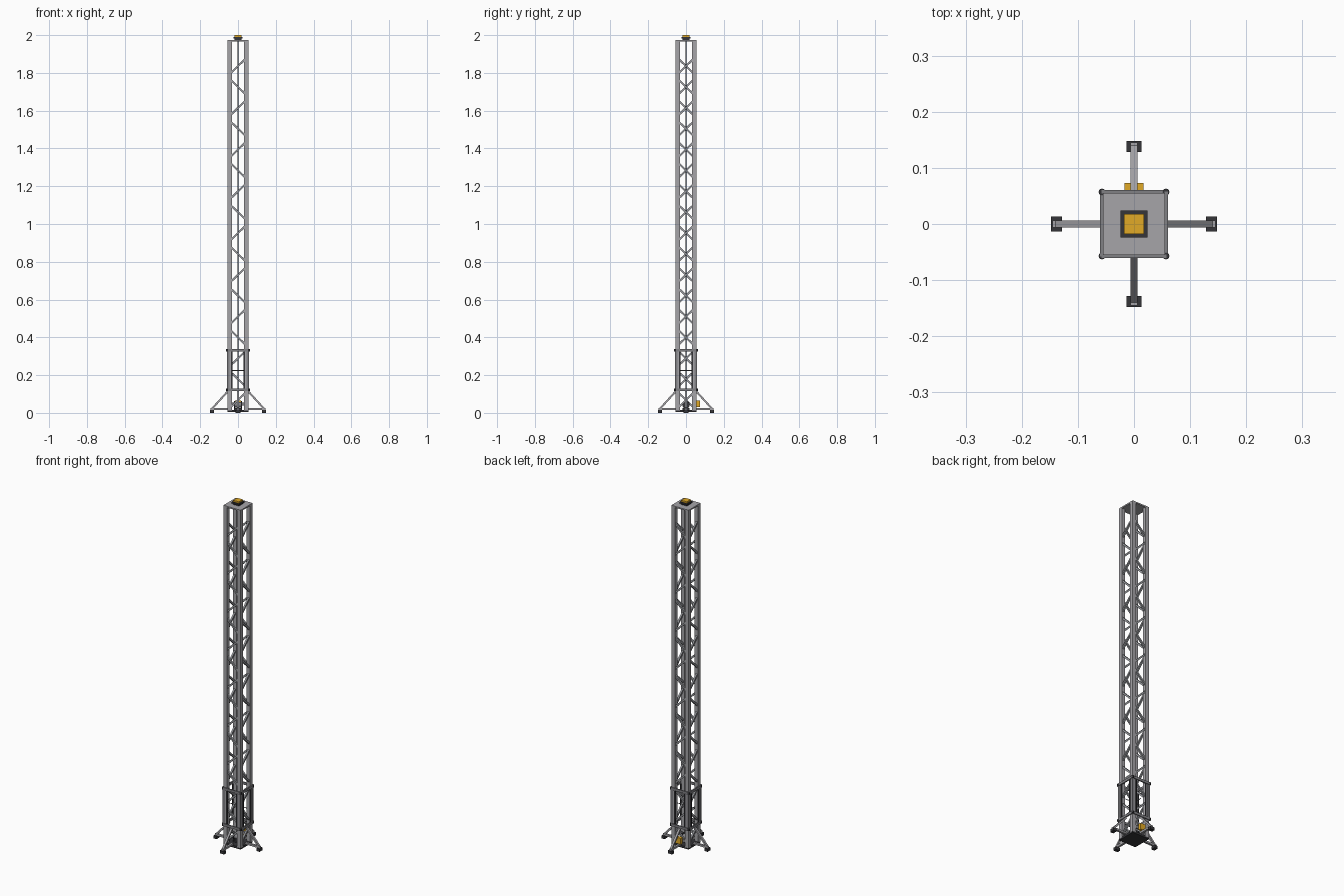
import bpy
import math
from mathutils import Vector, Matrix

cube = bpy.data.objects.get("Cube")
if cube:
    bpy.data.objects.remove(cube, do_unlink=True)


def material(name, r, g, b):
    m = bpy.data.materials.new(name)
    m.use_nodes = True
    m.diffuse_color = (r, g, b, 1)
    m.node_tree.nodes["Principled BSDF"].inputs["Base Color"].default_value = (r, g, b, 1)
    return m


steel = material("steel grey", 0.38, 0.375, 0.395)
brace_grey = material("brace grey", 0.32, 0.33, 0.35)
frame_grey = material("frame grey", 0.22, 0.22, 0.235)
rubber = material("charcoal", 0.035, 0.035, 0.04)
amber = material("amber", 0.75, 0.40, 0.02)


def box(name, lo, hi, mat):
    """Axis-aligned box between two corners."""
    lo, hi = Vector(lo), Vector(hi)
    bpy.ops.mesh.primitive_cube_add(size=1, location=(lo + hi) / 2)
    ob = bpy.context.object
    ob.name = name
    ob.data.transform(Matrix.Diagonal((*(hi - lo), 1)))
    ob.data.materials.append(mat)
    return ob


def bar(name, a, b, width, depth, mat):
    """Rectangular bar running from a to b."""
    a, b = Vector(a), Vector(b)
    d = b - a
    ob = box(name, (-width / 2, -depth / 2, -d.length / 2), (width / 2, depth / 2, d.length / 2), mat)
    ob.data.transform(d.to_track_quat('Z', 'Y').to_matrix().to_4x4())
    ob.location = (a + b) / 2
    return ob


def rod(name, a, b, radius, mat, sides=12):
    """Round rod running from a to b."""
    a, b = Vector(a), Vector(b)
    d = b - a
    bpy.ops.mesh.primitive_cylinder_add(vertices=sides, radius=radius, depth=d.length, location=(a + b) / 2)
    ob = bpy.context.object
    ob.name = name
    ob.data.transform(d.to_track_quat('Z', 'Y').to_matrix().to_4x4())
    ob.data.materials.append(mat)
    bpy.ops.object.shade_smooth_by_angle()
    return ob


def turn(ob, quarter):
    """Turn a part about the mast axis by quarter turns."""
    ob.matrix_world = Matrix.Rotation(quarter * math.pi / 2, 4, 'Z') @ Matrix.Translation(ob.location)


# Mast posts and end plates
OUT, INN, TOP = 0.055, 0.032, 1.975
for sx in (-1, 1):
    for sy in (-1, 1):
        box("mast_post", (min(sx * INN, sx * OUT), min(sy * INN, sy * OUT), 0.012),
            (max(sx * INN, sx * OUT), max(sy * INN, sy * OUT), TOP - 0.008), steel)
box("top_plate", (-OUT, -OUT, TOP - 0.008), (OUT, OUT, TOP), steel)
box("base_plate", (-OUT, -OUT, 0.004), (OUT, OUT, 0.016), rubber)

# Zigzag lattice: matching on front and back, crossed on the two sides
PITCH, RISE, REACH = 0.1105, 0.035, 0.036
for n in range(17):
    z = 0.068 + PITCH * n
    s = 1 if n % 2 == 0 else -1
    for side in (-1, 1):
        y = side * 0.045
        bar("face_brace", (-REACH, y, z - s * RISE), (REACH, y, z + s * RISE), 0.010, 0.010, brace_grey)
        t = s * side
        bar("side_brace", (y, -REACH, z - t * RISE), (y, REACH, z + t * RISE), 0.010, 0.010, brace_grey)

# Hoist cable with carriage cross rods
rod("hoist_cable", (0, 0, 0.05), (0, 0, TOP - 0.008), 0.003, rubber, 8)
rod("carriage_cross_rod", (-0.056, 0, 0.225), (0.056, 0, 0.225), 0.002, frame_grey, 8)
rod("carriage_cross_rod", (0, -0.056, 0.225), (0, 0.056, 0.225), 0.002, frame_grey, 8)

# Carriage sleeve: two collars, corner guides and guide rollers, one face at a time
for q in range(4):
    for z in (0.115, 0.325):
        turn(box("carriage_collar", (-0.058, -0.061, z), (0.058, -0.054, z + 0.014), frame_grey), q)
        turn(rod("guide_roller", (0.057, -0.057, z), (0.057, -0.057, z + 0.014), 0.006, rubber), q)
    for s in (-1, 1):
        xs = sorted((s * 0.044, s * 0.058))
        turn(box("carriage_guide", (xs[0], -0.058, 0.129), (xs[1], -0.054, 0.325), frame_grey), q)
        xs = sorted((s * 0.029, s * 0.036))
        turn(box("guide_lip", (xs[0], -0.058, 0.129), (xs[1], -0.052, 0.325), rubber), q)

# Outriggers with rubber feet
for q in range(4):
    turn(box("outrigger_beam", (-0.006, -0.145, 0.015), (0.006, -0.050, 0.026), steel), q)
    turn(bar("outrigger_strut", (0, -0.136, 0.024), (0, -0.056, 0.112), 0.012, 0.010, steel), q)
    turn(box("outrigger_foot", (-0.0135, -0.148, 0), (0.0135, -0.128, 0.016), rubber), q)

# Winch in the base
rod("winch_drum", (-0.016, 0, 0.043), (0.016, 0, 0.043), 0.014, frame_grey, 16)
for s in (-1, 1):
    rod("winch_flange", (s * 0.015, 0, 0.043), (s * 0.020, 0, 0.043), 0.020, rubber, 16)
box("winch_bed", (-0.020, -0.018, 0.016), (0.020, 0.018, 0.026), rubber)

# Control box on the back
box("control_box", (-0.017, 0.056, 0.030), (0.017, 0.073, 0.066), amber)
box("control_box_mount", (-0.033, 0.046, 0.038), (0.033, 0.056, 0.056), frame_grey)

# Warning lamp on top
box("lamp_neck", (-0.018, -0.018, TOP), (0.018, 0.018, 1.982), rubber)
box("lamp_base", (-0.024, -0.024, 1.982), (0.024, 0.024, 1.991), rubber)
box("warning_lamp", (-0.018, -0.018, 1.991), (0.018, 0.018, 2.0), amber)
